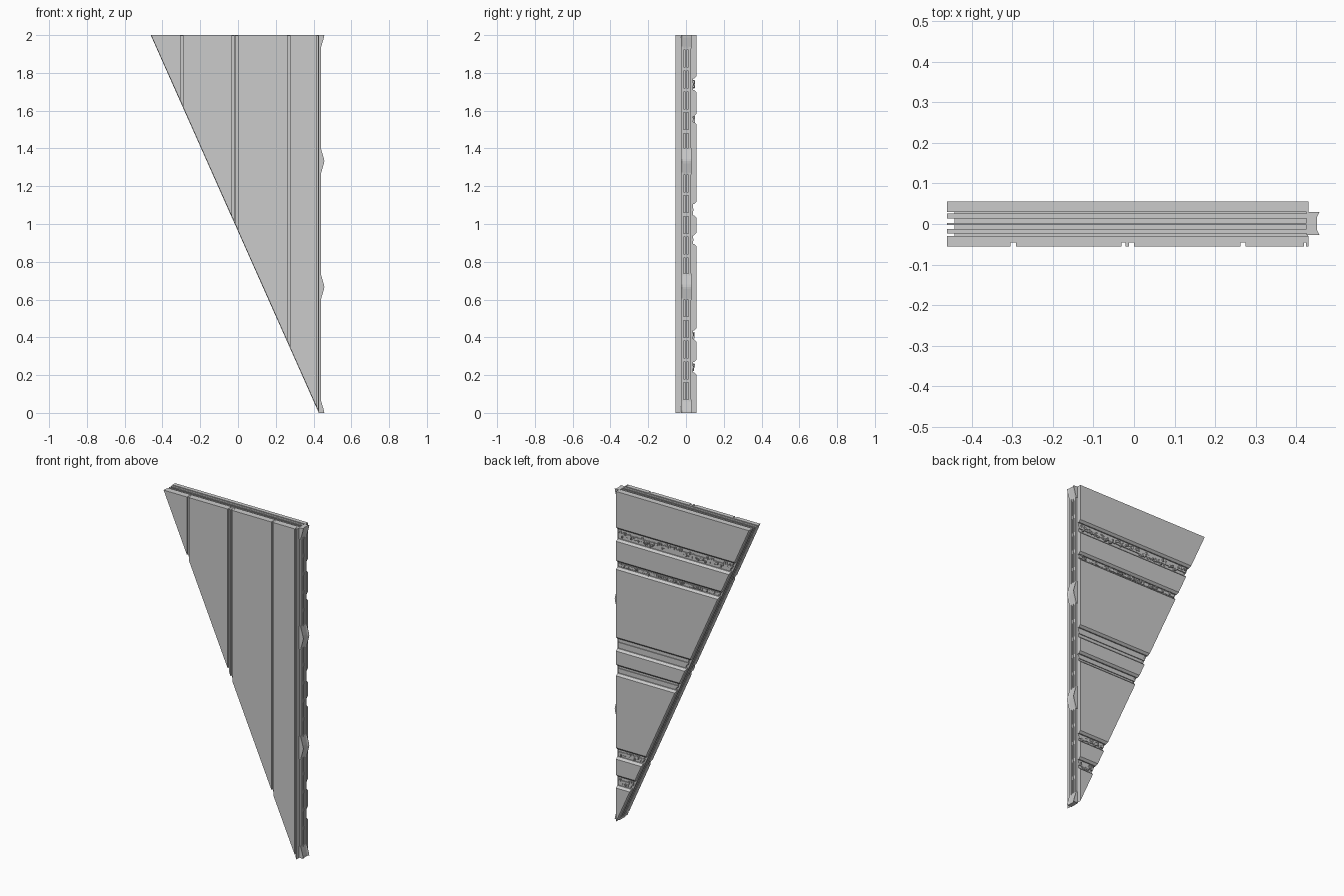
import bpy, bmesh, random
from mathutils import Vector

if "Cube" in bpy.data.objects:
    bpy.data.objects.remove(bpy.data.objects["Cube"])

random.seed(4)
A, B = Vector((-0.46, 0, 2.0)), Vector((0.43, 0, 0.0))   # sloping edge
OUT = Vector((-2.0, 0, -0.89)).normalized()              # points out of the slope


def finish(name, bm):
    bmesh.ops.recalc_face_normals(bm, faces=bm.faces)
    me = bpy.data.meshes.new(name)
    bm.to_mesh(me)
    bm.free()
    ob = bpy.data.objects.new(name, me)
    bpy.context.collection.objects.link(ob)
    return ob


def bar(bm, x0, x1, profile):
    """Extrude a (y, z) profile along x."""
    a = [bm.verts.new((x0, y, z)) for y, z in profile]
    b = [bm.verts.new((x1, y, z)) for y, z in profile]
    n = len(a)
    bm.faces.new(a)
    bm.faces.new(b[::-1])
    for i in range(n):
        j = (i + 1) % n
        bm.faces.new((a[i], b[i], b[j], a[j]))


def rect(y0, y1, z0, z1):
    return [(y0, z0), (y1, z0), (y1, z1), (y0, z1)]


def cut(bm, inset=0.0):
    """Trim everything beyond the sloping edge."""
    r = bmesh.ops.bisect_plane(bm, geom=bm.verts[:] + bm.edges[:] + bm.faces[:],
                               plane_co=A - OUT * inset, plane_no=OUT, clear_outer=True)
    edges = [e for e in r['geom_cut'] if isinstance(e, bmesh.types.BMEdge)]
    if edges:
        bmesh.ops.holes_fill(bm, edges=edges, sides=0)


def slab(name, x0, x1, profile, inset=0.0):
    bm = bmesh.new()
    bar(bm, x0, x1, profile)
    cut(bm, inset)
    return finish(name, bm)


# Core with raised lips along its rim
slab("core", -0.5, 0.428, rect(-0.04, 0.036, 0, 1.988), 0.012)
for i, (y0, y1) in enumerate([(-0.024, -0.012), (-0.003, 0.003), (0.014, 0.026)]):
    slab(f"core_lip_{i}", -0.5, 0.44, rect(y0, y1, 0, 1.997), -0.002)

# Front cladding: backing sheet and vertical planks with narrow seams
slab("front_backing", -0.5, 0.428, rect(-0.046, -0.029, 0, 1.998), 0.001)
planks = [(-0.5, -0.304), (-0.291, -0.031), (-0.021, -0.012), (0.0, 0.262),
          (0.275, 0.418), (0.423, 0.43)]
for i, (x0, x1) in enumerate(planks):
    slab(f"front_plank_{i}", x0, x1, rect(-0.055, -0.029, 0, 2.0))

# Back cladding: horizontal chamfered boards with gaps
boards = [(1.77, 2.0), (1.57, 1.71), (1.105, 1.54), (0.94, 1.045),
          (0.435, 0.895), (0.27, 0.39), (0.0, 0.215)]
for i, (z0, z1) in enumerate(boards):
    c0 = 0.012 if z0 > 0 else 0
    c1 = 0.012 if z1 < 2 else 0
    prof = [(0.03, z0), (0.043, z0), (0.055, z0 + c0),
            (0.055, z1 - c1), (0.043, z1), (0.03, z1)]
    if not c0:
        prof.remove((0.043, z0))
    if not c1:
        prof.remove((0.043, z1))
    slab(f"back_board_{i}", -0.5, 0.43, prof)

# Rail and rough filling inside each back gap
for i in range(len(boards) - 1):
    z0, z1 = boards[i + 1][1], boards[i][0]
    mid = (z0 + z1) / 2
    slab(f"gap_rail_{i}", -0.5, 0.427, rect(0.034, 0.041, mid - 0.007, mid + 0.007), 0.004)
    if i in (0, 1, 4, 5):
        bm = bmesh.new()
        x = -0.4
        while x < 0.41:
            z = mid + random.uniform(-0.25, 0.25) * (z1 - z0)
            h = random.uniform(0.005, 0.01)
            bar(bm, x, x + 0.008, rect(0.034, random.uniform(0.04, 0.047), z - h, z + h))
            x += random.uniform(0.01, 0.014)
        # keep only pieces fully inside the slope
        cut(bm, 0.006)
        finish(f"gap_filling_{i}", bm)

# Crossbars of the ladder-like rail on the vertical edge
bm = bmesh.new()
for k in range(18):
    z = 0.06 + k * 0.11
    bar(bm, 0.425, 0.437, rect(-0.02, 0.022, z - 0.01, z + 0.01))
finish("edge_crossbars", bm)

# Pointed locating lugs on the vertical edge, hollowed in the middle
YS = [(-0.027, 0.457), (-0.016, 0.451), (0.018, 0.451), (0.03, 0.457)]


def lug(name, zp, lo, hi):
    bm = bmesh.new()
    rows = []
    steps = [(zp + d, t) for d, t in ((-0.07, 0), (-0.012, 0.9), (0, 1), (0.012, 0.9), (0.07, 0))
             if lo <= zp + d <= hi]
    for z, t in steps:
        front = [bm.verts.new((0.438 + (x - 0.438) * t, y, z)) for y, x in YS]
        back = [bm.verts.new((0.425, y, z)) for y, _ in reversed(YS)]
        rows.append(front + back)
    for a, b in zip(rows, rows[1:]):
        for i in range(8):
            j = (i + 1) % 8
            bm.faces.new((a[i], a[j], b[j], b[i]))
    bm.faces.new(rows[0][::-1])
    bm.faces.new(rows[-1])
    finish(name, bm)


for i in range(4):
    lug(f"edge_lug_{i}", i * 2 / 3, 0.0, 2.0)
